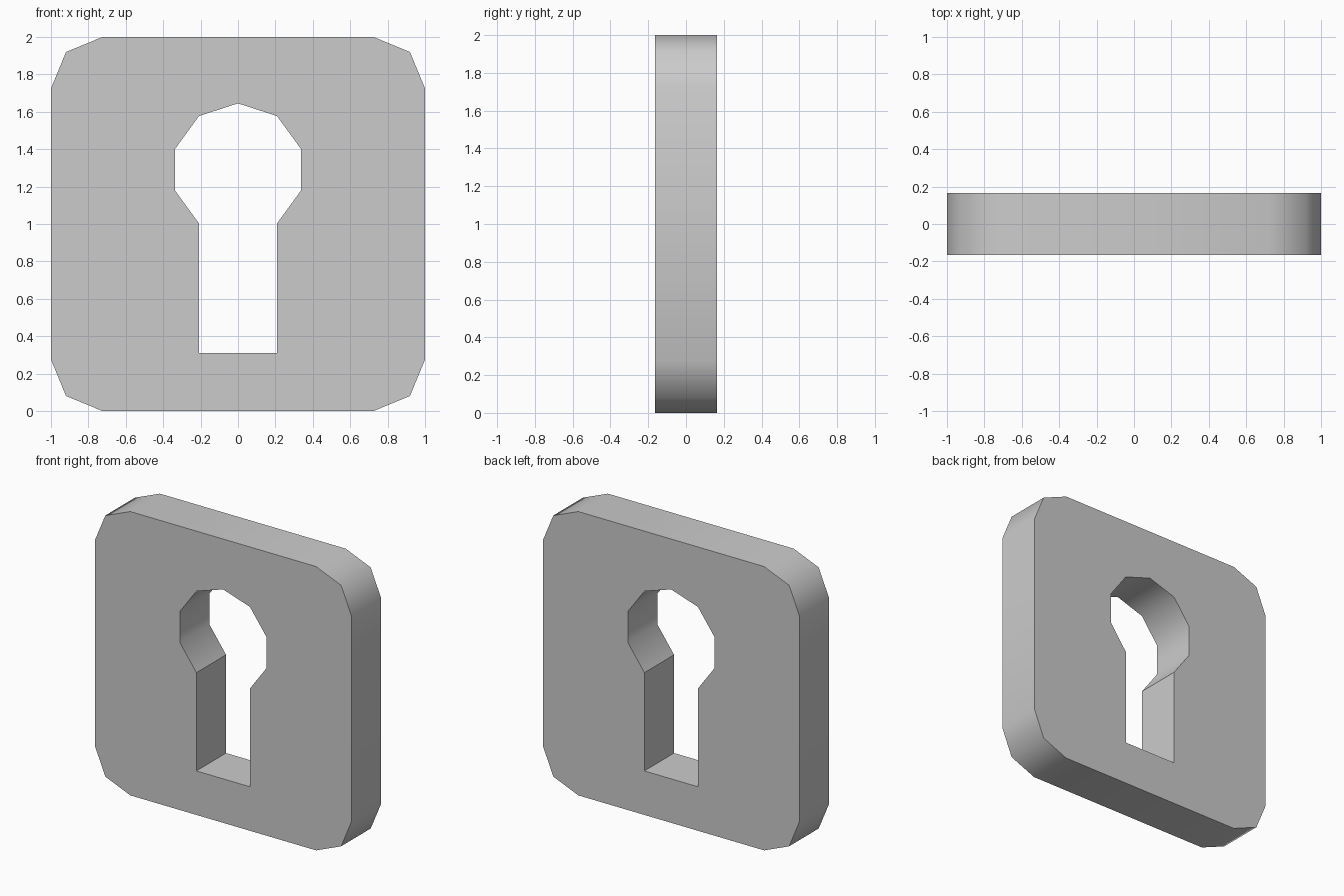
import bpy
import bmesh
from math import cos, sin, radians

if "Cube" in bpy.data.objects:
    bpy.data.objects.remove(bpy.data.objects["Cube"])

HALF_DEPTH = 0.165


def arc(cx, cz, radius, start, end, steps):
    """Points along an arc in the x-z plane, angles in degrees."""
    angles = [radians(start + (end - start) * i / steps) for i in range(steps + 1)]
    return [(cx + radius * cos(a), cz + radius * sin(a)) for a in angles]


def add_loop(bm, points):
    verts = [bm.verts.new((x, -HALF_DEPTH, z)) for x, z in points]
    return [bm.edges.new((v, verts[(i + 1) % len(verts)])) for i, v in enumerate(verts)]


# Plate outline: square with two-segment rounded corners
r = 0.275
outline = []
for i, (sx, sz) in enumerate([(1, 1), (-1, 1), (-1, -1), (1, -1)]):
    outline += arc(sx * (1 - r), 1 + sz * (1 - r), r, 90 * i, 90 * i + 90, 2)

# Keyhole outline: ten-sided circle opening into a straight slot
bow = arc(0, 1.29, 0.355, -54, 234, 8)
join_z = bow[0][1]
keyhole = bow + [(bow[-1][0], 0.31), (bow[0][0], 0.31)]

# Fill between the outlines and extrude through the thickness
bm = bmesh.new()
edges = add_loop(bm, outline) + add_loop(bm, keyhole)
bmesh.ops.triangle_fill(bm, edges=edges, use_beauty=True, normal=(0, -1, 0))
extruded = bmesh.ops.extrude_face_region(bm, geom=bm.faces[:], use_keep_orig=True)
back = [g for g in extruded["geom"] if isinstance(g, bmesh.types.BMVert)]
bmesh.ops.translate(bm, verts=back, vec=(0, 2 * HALF_DEPTH, 0))
bmesh.ops.recalc_face_normals(bm, faces=bm.faces[:])

# Smooth rounded sides, sharp rims and slot corners
for f in bm.faces:
    f.smooth = True
for e in bm.edges:
    a, b = (v.co for v in e.verts)
    slot_join = (abs(a.y - b.y) > 0.1 and abs(a.x) < 0.3
                 and max(abs(a.z - join_z), abs(b.z - join_z)) < 0.001)
    e.smooth = not (slot_join or e.calc_face_angle(0) > radians(50))

mesh = bpy.data.meshes.new("keyhole_plate")
bm.to_mesh(mesh)
bm.free()
plate = bpy.data.objects.new("keyhole_plate", mesh)
bpy.context.collection.objects.link(plate)
